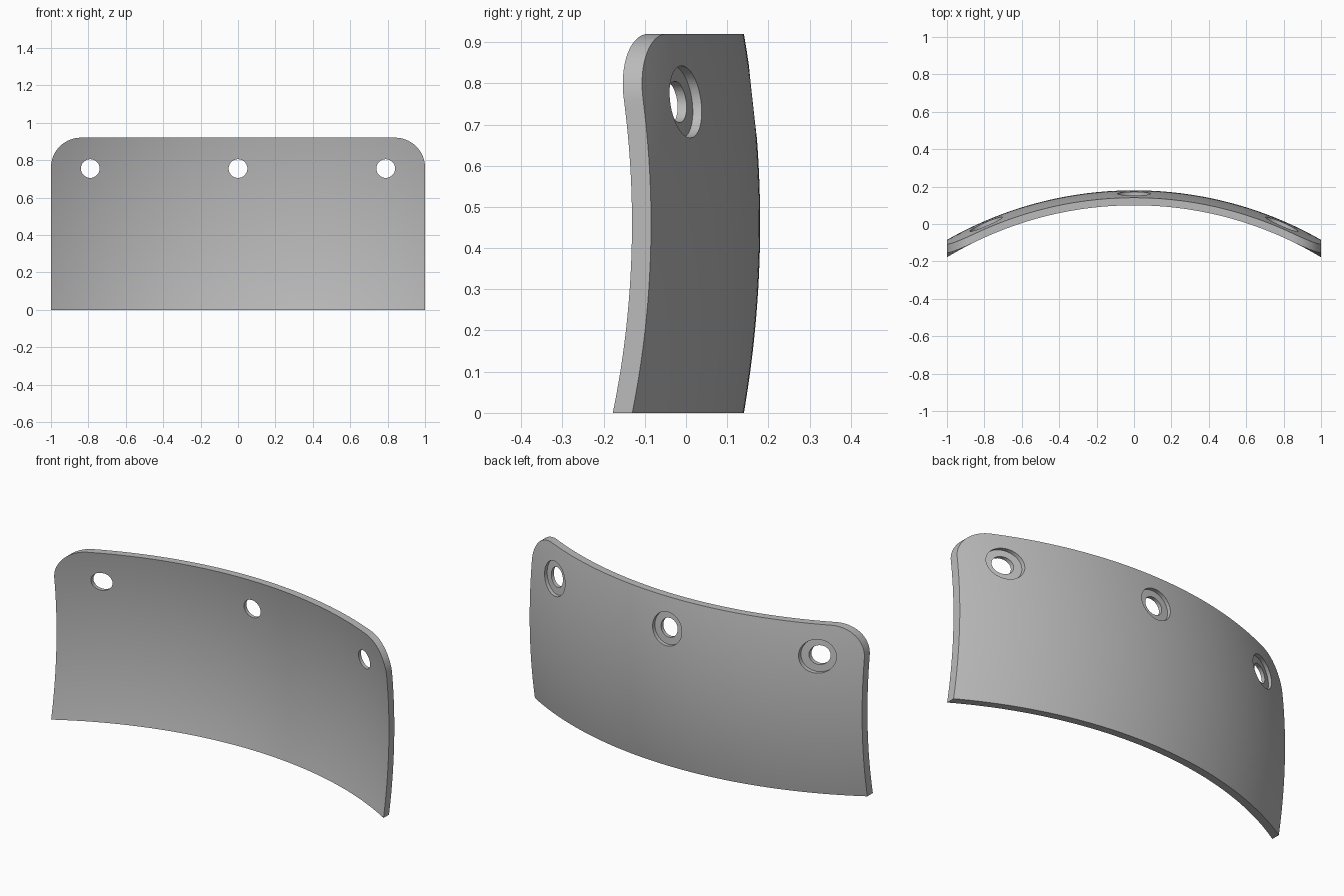
import bpy, bmesh, math

WIDTH, HEIGHT, THICK, CORNER = 2.0, 0.92, 0.04, 0.16
R_PLAN, R_SIDE = 2.02, 2.70      # bend radii of the rear surface
BACK_Y = 0.18
HOLES = (-0.79, 0.0, 0.79)
HOLE_Z = 0.755

cube = bpy.data.objects.get("Cube")
if cube:
    bpy.data.objects.remove(cube, do_unlink=True)

grey = bpy.data.materials.new("plain_grey")
grey.use_nodes = True
colour = (0.5, 0.5, 0.5, 1)
grey.diffuse_color = colour
grey.node_tree.nodes["Principled BSDF"].inputs["Base Color"].default_value = colour


def make_object(name, bm):
    bmesh.ops.recalc_face_normals(bm, faces=bm.faces)
    mesh = bpy.data.meshes.new(name)
    bm.to_mesh(mesh)
    bm.free()
    mesh.materials.append(grey)
    obj = bpy.data.objects.new(name, mesh)
    bpy.context.collection.objects.link(obj)
    return obj


def prism(name, outline, y0, y1):
    """Extrude an x-z outline along y."""
    bm = bmesh.new()
    face = bm.faces.new([bm.verts.new((x, y0, z)) for x, z in outline])
    out = bmesh.ops.extrude_face_region(bm, geom=[face])
    verts = [v for v in out["geom"] if isinstance(v, bmesh.types.BMVert)]
    bmesh.ops.translate(bm, verts=verts, vec=(0, y1 - y0, 0))
    return make_object(name, bm)


def arc(cx, cz, radius, start, end, steps):
    angles = [math.radians(start + (end - start) * i / steps) for i in range(steps + 1)]
    return [(cx + radius * math.cos(a), cz + radius * math.sin(a)) for a in angles]


def apply_boolean(target, cutter, operation):
    mod = target.modifiers.new(operation, "BOOLEAN")
    mod.operation, mod.solver, mod.object = operation, "EXACT", cutter
    bpy.context.view_layer.objects.active = target
    bpy.ops.object.modifier_apply(modifier=mod.name)
    bpy.data.objects.remove(cutter, do_unlink=True)


# Flat gridded slab: y = 0 is the front skin, y = THICK the rear skin
bm = bmesh.new()
cols, rows = 72, 30
bmesh.ops.create_grid(bm, x_segments=cols, y_segments=rows, size=1)
for v in bm.verts:
    x, z = v.co.x, v.co.y
    v.co = (x * (WIDTH / 2 + 0.02), 0, HEIGHT / 2 + z * (HEIGHT / 2 + 0.02))
out = bmesh.ops.extrude_face_region(bm, geom=bm.faces[:])
bmesh.ops.translate(bm, verts=[v for v in out["geom"] if isinstance(v, bmesh.types.BMVert)],
                    vec=(0, THICK, 0))
plate = make_object("curved_plate", bm)

# Outline with two rounded upper corners
half, top = WIDTH / 2, HEIGHT
step = 40
outline = [(-half + WIDTH * i / step, 0) for i in range(step + 1)]
outline += arc(half - CORNER, top - CORNER, CORNER, 0, 90, 20)
outline += arc(-half + CORNER, top - CORNER, CORNER, 90, 180, 20)
apply_boolean(plate, prism("outline_cutter", outline, -0.1, 0.2), "INTERSECT")

# Through holes with a wider recess on the rear
for x in HOLES:
    bore = arc(x, HOLE_Z, 0.05, 0, 352.5, 47)
    recess = arc(x, HOLE_Z, 0.0875, 0, 352.5, 47)
    apply_boolean(plate, prism("recess_cutter", recess, THICK / 2, 0.2), "DIFFERENCE")
    apply_boolean(plate, prism("bore_cutter", bore, -0.1, 0.2), "DIFFERENCE")

# Bend the slab in both directions
bm = bmesh.new()
bm.from_mesh(plate.data)
bmesh.ops.triangulate(bm, faces=bm.faces[:])
for v in bm.verts:
    depth = THICK - v.co.y
    radius = R_PLAN - R_SIDE + math.sqrt((R_SIDE - depth) ** 2 - (v.co.z - HEIGHT / 2) ** 2)
    v.co.y = BACK_Y - R_PLAN + math.sqrt(radius ** 2 - v.co.x ** 2)
bm.to_mesh(plate.data)
bm.free()

bpy.ops.object.select_all(action="DESELECT")
plate.select_set(True)
bpy.context.view_layer.objects.active = plate
bpy.ops.object.shade_smooth_by_angle(angle=math.radians(30))
